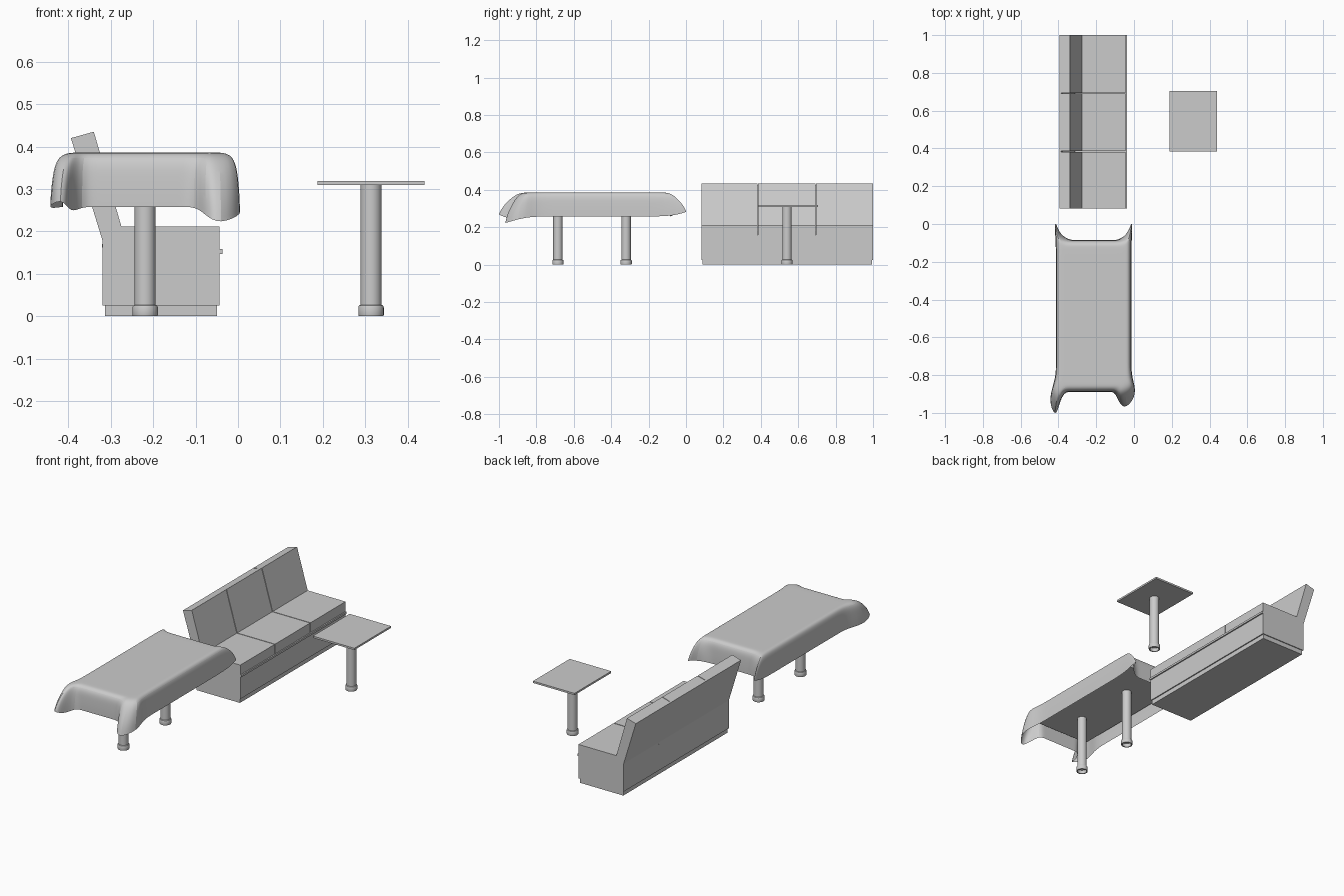
import bpy, bmesh, math
from mathutils import Vector

if "Cube" in bpy.data.objects:
    bpy.data.objects.remove(bpy.data.objects["Cube"])


def make(name, verts, faces, smooth=False):
    me = bpy.data.meshes.new(name)
    me.from_pydata(verts, [], faces)
    bm = bmesh.new()
    bm.from_mesh(me)
    bmesh.ops.recalc_face_normals(bm, faces=bm.faces)
    bm.to_mesh(me)
    bm.free()
    ob = bpy.data.objects.new(name, me)
    bpy.context.collection.objects.link(ob)
    if smooth:
        bpy.context.view_layer.objects.active = ob
        ob.select_set(True)
        bpy.ops.object.shade_smooth_by_angle(angle=math.radians(35))
        ob.select_set(False)
    return ob


def extrude(name, profile, y0, y1):
    """Extrude an (x, z) outline along y."""
    n = len(profile)
    verts = [(x, y, z) for y in (y0, y1) for x, z in profile]
    faces = [tuple(range(n)), tuple(range(n, 2 * n))]
    faces += [(i, (i + 1) % n, n + (i + 1) % n, n + i) for i in range(n)]
    return make(name, verts, faces)


def box(name, x0, x1, y0, y1, z0, z1):
    return extrude(name, [(x0, z0), (x1, z0), (x1, z1), (x0, z1)], y0, y1)


def leg(name, cx, cy, top, n=32):
    """Round post with a wider foot, recessed underneath."""
    prof = [(.0235, .02), (.0235, 0), (.029, 0), (.03, .003), (.03, .021),
            (.0285, .025), (.0248, .027), (.0248, top)]
    verts = [(cx + r * math.cos(2 * math.pi * i / n), cy + r * math.sin(2 * math.pi * i / n), z)
             for r, z in prof for i in range(n)]
    faces = [(k * n + i, k * n + (i + 1) % n, (k + 1) * n + (i + 1) % n, (k + 1) * n + i)
             for k in range(len(prof) - 1) for i in range(n)]
    faces += [tuple(range(n)), tuple(range((len(prof) - 1) * n, len(prof) * n))]
    return make(name, verts, faces, True)


# Bench sofa: plinth, body, trim strip
Y0, Y1 = .083, 1.0
box("sofa_plinth", -.314, -.05, Y0 + .005, Y1 - .005, 0, .025)
box("sofa_body", -.32, -.044, Y0, Y1, .025, .16)
box("sofa_trim", -.046, -.037, Y0, Y1, .147, .158)

# Three seat-and-back sections with narrow gaps, joined by a thin rear panel
section = [(-.32, .16), (-.044, .16), (-.044, .212), (-.275, .212),
           (-.34, .435), (-.394, .42), (-.32, .18)]
cuts, g = [Y0, .384, .693, Y1], .0018
for i in range(3):
    extrude(f"sofa_section_{i + 1}", section,
            cuts[i] + (g if i else 0), cuts[i + 1] - (g if i < 2 else 0))
rear = [(-.32, .16), (-.312, .16), (-.312, .181), (-.386, .4222), (-.394, .42), (-.32, .18)]
for i in (1, 2):
    extrude(f"sofa_rear_panel_{i}", rear, cuts[i] - g, cuts[i] + g)
    box(f"sofa_rear_pin_{i}", -.321, -.318, cuts[i] - .004, cuts[i] + .004, .162, .17)

# Side table
box("side_table_top", .187, .44, .385, .705, .309, .319)
leg("side_table_leg", .3137, .54, .312)

# Covered table: board and two legs
box("covered_table_board", -.395, -.034, -.865, -.105, .318, .378)
leg("covered_table_leg_front", -.219, -.685, .325)
leg("covered_table_leg_back", -.219, -.32, .325)

# Tablecloth hem: five points at each corner, running counter-clockwise
corners = [
    [(-.413, -.82, .258), (-.457, -.93, .252), (-.415, -1.03, .282), (-.395, -.95, .242), (-.37, -.889, .258)],
    [(-.10, -.888, .258), (-.08, -.945, .242), (-.045, -.985, .214), (.02, -.90, .245), (-.014, -.81, .258)],
    [(-.014, -.13, .258), (-.01, -.05, .265), (-.009, .027, .29), (-.03, -.05, .272), (-.08, -.085, .258)],
    [(-.345, -.085, .258), (-.397, -.05, .272), (-.419, .027, .29), (-.418, -.05, .265), (-.413, -.13, .258)],
]
R, TOP = .03, .386
centres = [(-.355, -.815), (-.075, -.815), (-.075, -.155), (-.355, -.155)]
spike = [0, .6, 1, .6, 0]
ring = []
for c in range(4):
    for k in range(5):
        a = math.radians(180 + 90 * c + 22.5 * k)
        t = Vector((centres[c][0] + R * math.cos(a), centres[c][1] + R * math.sin(a), TOP))
        ring.append((t, Vector(corners[c][k]), spike[k]))
    # straight run to the next corner
    n2 = (c + 1) % 4
    a = math.radians(180 + 90 * n2)
    t1 = Vector((centres[n2][0] + R * math.cos(a), centres[n2][1] + R * math.sin(a), TOP))
    h0, h1 = Vector(corners[c][4]), Vector(corners[n2][0])
    for j in range(1, 7):
        ring.append((t.lerp(t1, j / 7), h0.lerp(h1, j / 7), 0))

# (outward, spike outward, downward) fractions from table top to hem
levels = [(0, 0, 0), (.4, .22, .01), (.74, .38, .08), (.92, .56, .25), (.97, .76, .5), (1, .91, .75), (1, 1, 1)]
n = len(ring)
mid = Vector((-.215, -.485, TOP))
verts = [mid + (t - mid) * .9 for t, h, w in ring]
for out, sout, down in levels:
    for t, h, w in ring:
        fx = out + .4 * (sout - out) * w
        fy = out + (sout - out) * w
        verts.append((t.x + (h.x - t.x) * fx, t.y + (h.y - t.y) * fy, t.z + (h.z - t.z) * down))
faces = [tuple(range(n))]
faces += [(k * n + i, k * n + (i + 1) % n, (k + 1) * n + (i + 1) % n, (k + 1) * n + i)
          for k in range(len(levels)) for i in range(n)]
cloth = make("tablecloth", verts, faces, True)
sub = cloth.modifiers.new("smooth", 'SUBSURF')
sub.levels = sub.render_levels = 2
